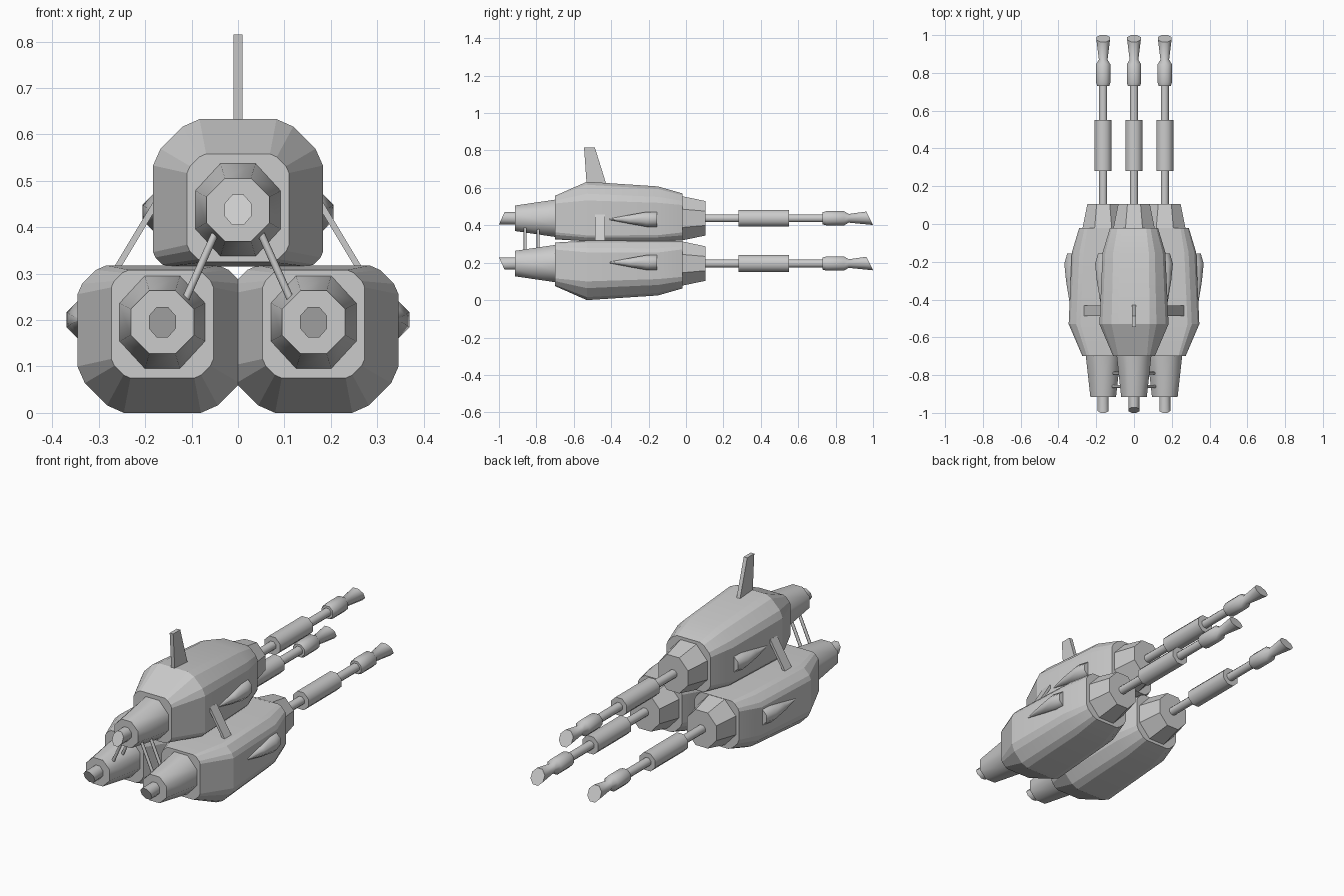
import bpy, bmesh, math
from mathutils import Vector

if "Cube" in bpy.data.objects:
    bpy.data.objects.remove(bpy.data.objects["Cube"])

MID = 0.633          # lower pods are the upper pod flipped: z -> MID - z
AXIS = 0.4375        # axis height of the upper pod


def loft(name, rings, smooth=30):
    """Skin equal-length point rings and cap both ends."""
    bm = bmesh.new()
    loops = [[bm.verts.new(p) for p in r] for r in rings]
    n = len(loops[0])
    for a, b in zip(loops, loops[1:]):
        for i in range(n):
            j = (i + 1) % n
            bm.faces.new((a[i], a[j], b[j], b[i]))
    bm.faces.new(loops[0])
    bm.faces.new(loops[-1])
    bmesh.ops.recalc_face_normals(bm, faces=bm.faces)
    me = bpy.data.meshes.new(name)
    bm.to_mesh(me)
    bm.free()
    ob = bpy.data.objects.new(name, me)
    bpy.context.collection.objects.link(ob)
    bpy.ops.object.select_all(action='DESELECT')
    ob.select_set(True)
    bpy.context.view_layer.objects.active = ob
    bpy.ops.object.shade_smooth_by_angle(angle=math.radians(smooth))
    return ob


def octagon(y, half, cx, cz, slant=0, half_z=None):
    """Octagon with flat sides facing x and z; slant leans it in y."""
    k = 1 / math.cos(math.pi / 8)
    pts = []
    for i in range(8):
        a = (i + 0.5) * math.pi / 4
        dx, dz = half * k * math.cos(a), (half_z or half) * k * math.sin(a)
        pts.append((cx + dx, y + slant * dz, cz + dz))
    return pts


def hull_ring(y, hw, zb, zt, ct, cb, cx, fz):
    """Rounded-chamfer box section: big chamfer on top, small at the bottom."""
    def corner(z, c, s):
        return [(hw, z - s * 1.25 * c), (hw - .2 * c, z - s * .8 * c),
                (hw - .8 * c, z - s * .2 * c), (hw - 1.25 * c, z)]
    right = corner(zb, cb, -1)[::-1] + corner(zt, ct, 1)
    pts = right + [(-x, z) for x, z in right[::-1]]
    return [(cx + x, y, fz(z)) for x, z in pts]


def bar(name, a, b, wx, wy):
    """Rectangular bar between two points, wy wide along y."""
    a, b = Vector(a), Vector(b)
    d = (b - a).normalized()
    v = Vector((0, 1, 0))
    u = d.cross(v).normalized()
    return loft(name, [[p + u * sx * wx / 2 + v * sy * wy / 2
                        for sx, sy in ((-1, -1), (1, -1), (1, 1), (-1, 1))]
                       for p in (a, b)])


def rod(name, a, b, r):
    a, b = Vector(a), Vector(b)
    q = (b - a).to_track_quat('Z', 'Y')
    ring = [q @ Vector((r * math.cos(i * math.pi / 4), r * math.sin(i * math.pi / 4), 0))
            for i in range(8)]
    return loft(name, [[p + o for o in ring] for p in (a, b)], 50)


BARREL = [(.09, .021), (.28, .021), (.28, .045), (.55, .045), (.55, .021), (.73, .021),
          (.73, .032), (.75, .038), (.845, .038), (.87, .023)]


def pod(label, cx, flip, blister_sides):
    fz = (lambda z: MID - z) if flip else (lambda z: z)
    cz = fz(AXIS)
    s = -1 if flip else 1
    cb = .05 if flip else .025
    # main hull
    loft(label + "_hull", [hull_ring(*r, cx, fz) for r in (
        (-.70, .11, .325, .558, .033, .03),
        (-.53, .183, .315, .633, .08, cb),
        (-.15, .166, .316, .608, .07, cb),
        (-.02, .127, .318, .571, .05, .035))], 15)
    # collar around the barrel root
    loft(label + "_collar", [octagon(-.03, .111, cx, cz, 0, .12),
                             octagon(.105, .084, cx, cz, 0, .092)], 30)
    # nose cone and slanted nozzle
    loft(label + "_nose", [octagon(-.69, .093, cx, cz, 0, .101),
                           octagon(-.915, .068, cx, cz)], 50)
    loft(label + "_nozzle", [octagon(-.90, .029, cx, cz, 0, .033),
                             octagon(-.985, .029, cx, cz, s * .45, .033)], 50)
    # barrel with sleeve, bulge and slanted flared muzzle
    loft(label + "_barrel", [octagon(y, r, cx, cz) for y, r in BARREL]
         + [octagon(.982, .036, cx, cz, -.5)], 50)
    # teardrop blisters on the flanks
    for side in blister_sides:
        loft(label + "_blister", [octagon(y, r, cx + side * x, fz(.432)) for y, r, x in (
            (-.41, .003, .176), (-.30, .024, .173), (-.21, .040, .166), (-.155, .040, .150))], 50)


pod("upper_pod", 0, False, (-1, 1))
for sx, label in ((-1, "left_pod"), (1, "right_pod")):
    pod(label, sx * .163, True, (sx,))
    # flat side brace between upper and lower pods
    bar("side_brace", (sx * .175, -.46, .455), (sx * .265, -.46, .305), .013, .055)
    # pairs of thin rods joining the noses
    for y in (-.86, -.79):
        rod("nose_rod", (sx * .05, y, .385), (sx * .113, y, .245), .008)

# dorsal fin
loft("dorsal_fin", [[(x, y, z) for y, z in ((-.53, .60), (-.42, .60), (-.487, .815), (-.545, .815))]
                    for x in (-.01, .01)])
